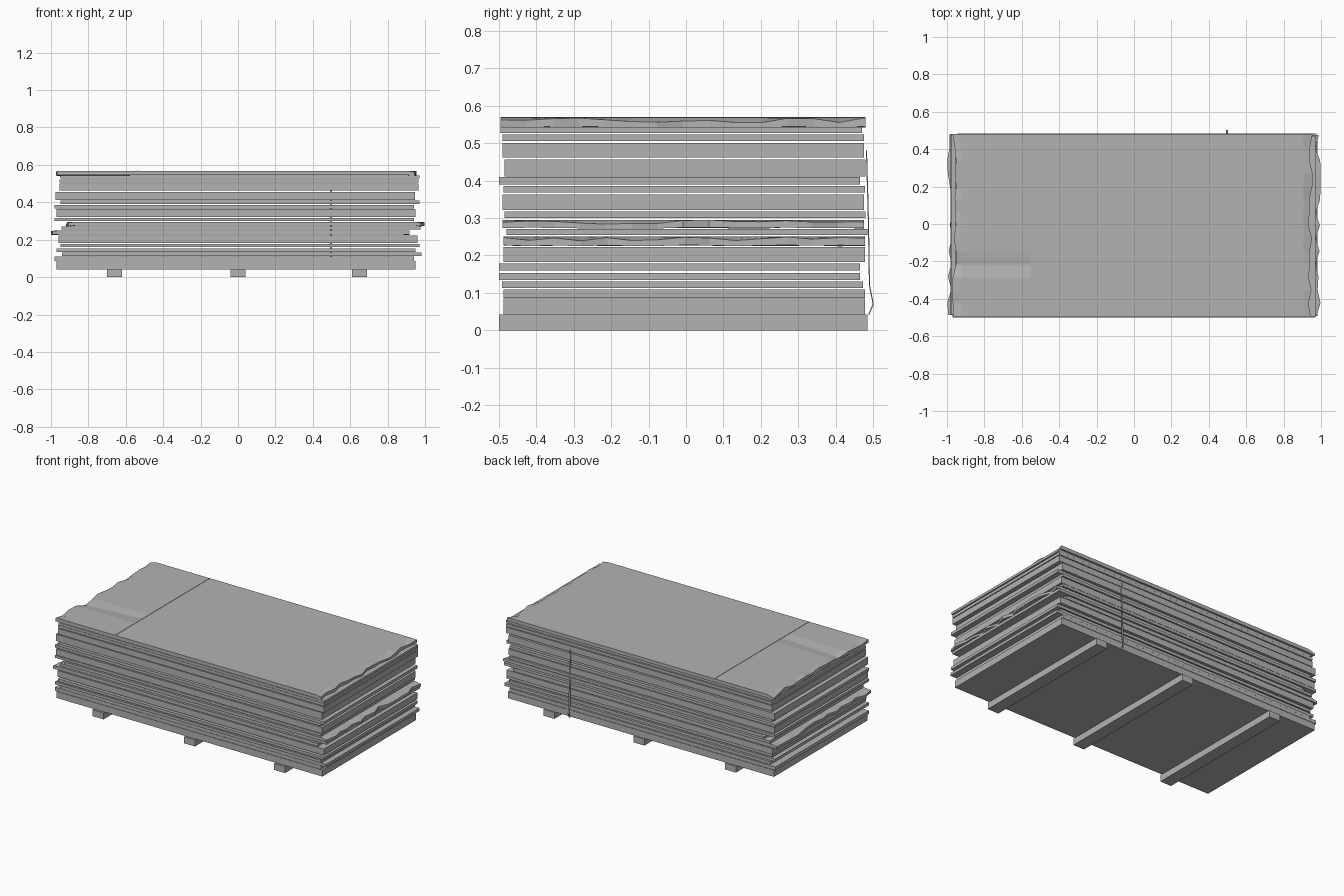
import bpy, bmesh, random
from mathutils import Vector

if "Cube" in bpy.data.objects:
    bpy.data.objects.remove(bpy.data.objects["Cube"])
random.seed(4)

grey = bpy.data.materials.new("plain_grey")
grey.use_nodes = True
colour = (0.45, 0.45, 0.45, 1)
grey.diffuse_color = colour
grey.node_tree.nodes["Principled BSDF"].inputs["Base Color"].default_value = colour

LENGTH, WIDTH = 1.92, 0.965


def finish(bm, name):
    bmesh.ops.recalc_face_normals(bm, faces=bm.faces)
    mesh = bpy.data.meshes.new(name)
    bm.to_mesh(mesh)
    bm.free()
    mesh.materials.append(grey)
    obj = bpy.data.objects.new(name, mesh)
    bpy.context.collection.objects.link(obj)
    return obj


def box(bm, lo, hi):
    lo, hi = Vector(lo), Vector(hi)
    made = bmesh.ops.create_cube(bm, size=1)["verts"]
    for v in made:
        v.co = Vector([(a + b) / 2 + c * (b - a) for a, b, c in zip(lo, hi, v.co)])


def block(name, lo, hi):
    bm = bmesh.new()
    box(bm, lo, hi)
    return finish(bm, name)


def worn_sheet(name, lo, hi, inset, sag, bite=0):
    """Board with crumpled short ends: rows across the width, ends pushed in and bent."""
    bm = bmesh.new()
    rows = 14
    xs = [lo[0], lo[0] + 0.05, -0.55, 0.5, hi[0] - 0.05, hi[0]]
    layers = {"low": [], "high": []}
    for j in range(rows + 1):
        y = lo[1] + (hi[1] - lo[1]) * j / rows
        push = {0: random.random() * inset, len(xs) - 1: -random.random() * inset}
        drop = {i: random.random() * sag for i in push}
        if bite and abs(y + 0.2) < 0.05:
            drop[0] = bite
            drop[1] = bite * 0.8
        for key, z in (("low", lo[2]), ("high", hi[2])):
            row = []
            for i, x in enumerate(xs):
                fall = drop.get(i, 0) if key == "high" else drop.get(i, 0) * 0.3
                row.append(bm.verts.new((x + push.get(i, 0), y, z - fall)))
            layers[key].append(row)
    low, high = layers["low"], layers["high"]
    last = len(xs) - 1
    for j in range(rows):
        for grid in (low, high):
            for i in range(last):
                bm.faces.new((grid[j][i], grid[j][i + 1], grid[j + 1][i + 1], grid[j + 1][i]))
        for i in (0, last):
            bm.faces.new((low[j][i], low[j + 1][i], high[j + 1][i], high[j][i]))
    for j in (0, rows):
        for i in range(last):
            bm.faces.new((low[j][i], low[j][i + 1], high[j][i + 1], high[j][i]))
    return finish(bm, name)


# Bearers under the stack
for name, x in (("left_bearer", 0.65), ("middle_bearer", 0), ("right_bearer", -0.66)):
    block(name, (x - 0.04, -0.5, 0), (x + 0.04, 0.485, 0.042))

# Stacked boards: bottom, top, right-hand end, front edge
boards = [
    (0.042, 0.085, 0.95, -0.487),
    (0.087, 0.109, 0.94, -0.487),
    (0.113, 0.131, 0.98, -0.492),
    (0.135, 0.153, 0.95, -0.5),
    (0.16, 0.178, 0.97, -0.5),
    (0.183, 0.223, 0.96, -0.487),
    (0.228, 0.25, 0.92, -0.487),
    (0.254, 0.271, 0.975, -0.48),
    (0.275, 0.295, 1.0, -0.49),
    (0.3, 0.317, 0.94, -0.485),
    (0.322, 0.363, 0.95, -0.49),
    (0.368, 0.386, 0.94, -0.487),
    (0.39, 0.409, 0.97, -0.5),
    (0.411, 0.456, 0.945, -0.485),
    (0.462, 0.5, 0.965, -0.49),
    (0.505, 0.523, 0.965, -0.49),
    (0.527, 0.543, 0.97, -0.495),
]
worn = (6, 8)
for n, (z0, z1, end, front) in enumerate(boards):
    lo, hi = (end - LENGTH, front, z0), (end, front + WIDTH, z1)
    if n in worn:
        worn_sheet(f"worn_board_{n}", lo, hi, 0.03, 0.012)
    else:
        block(f"board_{n}", lo, hi)

# Crumpled top board with one bent corner
worn_sheet("top_board", (-0.975, -0.495, 0.545), (0.955, 0.48, 0.568), 0.025, 0.014, 0.02)

# Broken strap hanging down the back, and its thin trace over the top
bm = bmesh.new()
path = [(0.482, 0.48), (0.487, 0.3), (0.49, 0.12), (0.5, 0.07), (0.488, 0.042)]
for (ya, za), (yb, zb) in zip(path, path[1:]):
    bm.faces.new([bm.verts.new(p) for p in
                  ((0.493, ya, za), (0.503, ya, za), (0.503, yb, zb), (0.493, yb, zb))])
bmesh.ops.remove_doubles(bm, verts=bm.verts, dist=0.0001)
strap = finish(bm, "back_strap")
thickness = strap.modifiers.new("thickness", "SOLIDIFY")
thickness.thickness = 0.003
thickness.offset = 0
block("top_strap", (-0.543, -0.495, 0.567), (-0.538, 0.48, 0.57))
